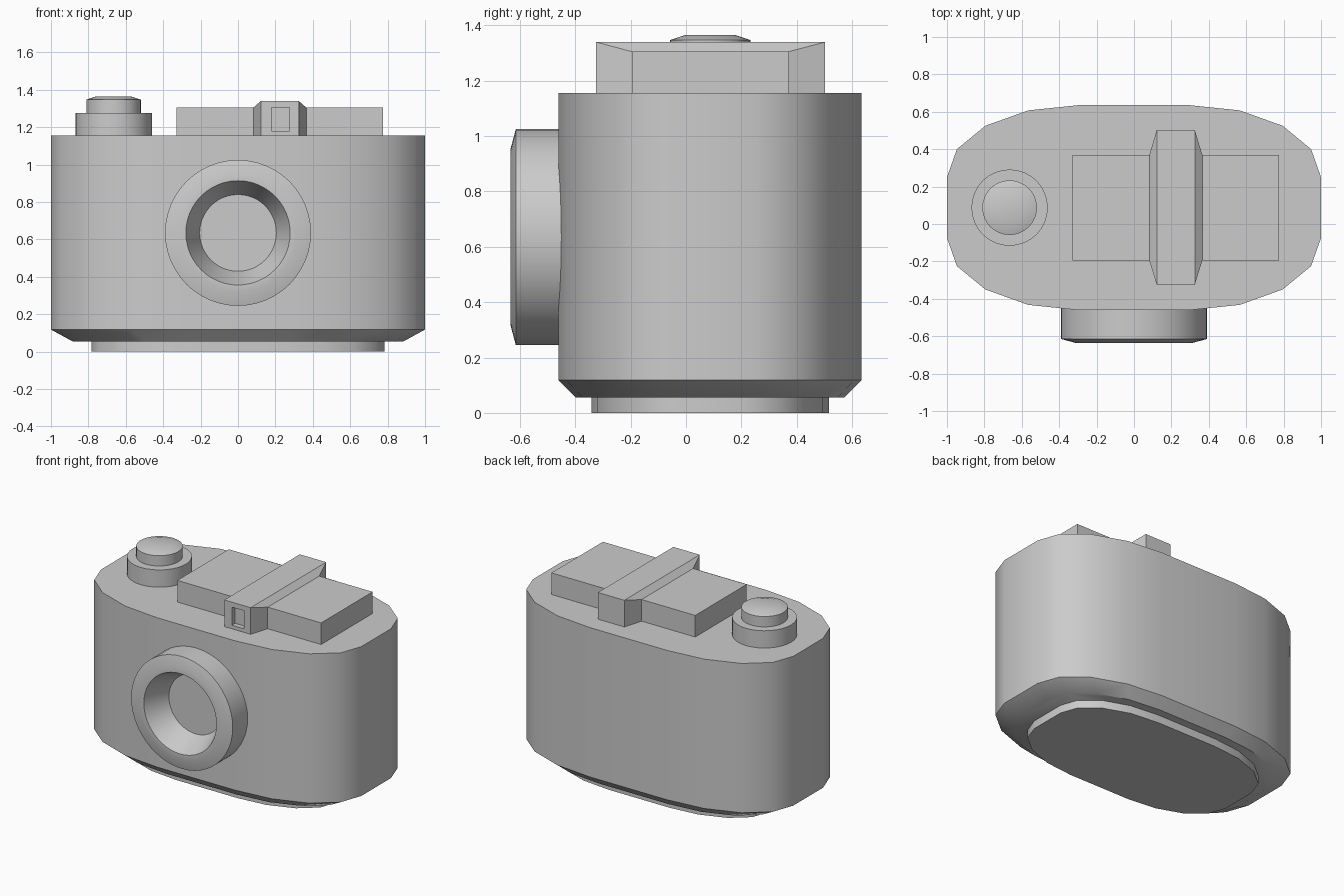
import bpy, bmesh
from math import cos, sin, pi, radians
from mathutils import Matrix, Vector

if "Cube" in bpy.data.objects:
    bpy.data.objects.remove(bpy.data.objects["Cube"])

CY = 0.0875  # depth centre of the body


def finish(bm, name, angle=35):
    bmesh.ops.recalc_face_normals(bm, faces=bm.faces[:])
    me = bpy.data.meshes.new(name)
    bm.to_mesh(me)
    bm.free()
    ob = bpy.data.objects.new(name, me)
    bpy.context.collection.objects.link(ob)
    if angle:
        me.shade_smooth()
        me.set_sharp_from_angle(angle=radians(angle))
    return ob


def loft(bm, rings):
    """Bridge equal-length point rings and cap both ends."""
    loops = [[bm.verts.new(p) for p in ring] for ring in rings]
    n = len(loops[0])
    for a, b in zip(loops, loops[1:]):
        for i in range(n):
            j = (i + 1) % n
            bm.faces.new((a[i], a[j], b[j], b[i]))
    bm.faces.new(loops[0])
    bm.faces.new(loops[-1])


def lathe(name, profile, matrix, sides=32):
    """Turn (radius, height) points about z, then place with a matrix."""
    bm = bmesh.new()
    loft(bm, [[(r * cos(2 * pi * i / sides), r * sin(2 * pi * i / sides), h)
               for i in range(sides)] for r, h in profile])
    bm.transform(matrix)
    return finish(bm, name)


# Rounded body outline: one quarter, mirrored into a full loop
quarter = [(1, .1625), (.947, .3125), (.795, .4375), (.565, .52), (.3, .5475)]
half = quarter + [(-x, y) for x, y in reversed(quarter)]
outline = half + [(-x, -y) for x, y in half]


def slab(name, levels):
    bm = bmesh.new()
    loft(bm, [[(x * s, CY + y * s, z) for x, y in outline] for s, z in levels])
    return finish(bm, name)


slab("body", [(.885, .055), (1, .118), (1, 1.155)])
slab("base_plate", [(.783, 0), (.783, .06)])

# Lens barrel with conical recess, facing the front
lathe("lens_ring",
      [(.39, .43), (.39, .615), (.315, .635), (.279, .635), (.205, .465)],
      Matrix.Translation((0, 0, .635)) @ Matrix.Rotation(pi / 2, 4, 'X'), 48)

# Shutter dial and button
spot = Matrix.Translation((-.665, CY, 0))
lathe("shutter_dial", [(.204, 1.14), (.204, 1.275)], spot)
lathe("shutter_button", [(.146, 1.26), (.146, 1.347), (.092, 1.365)], spot)

# Top housing block
bm = bmesh.new()
bmesh.ops.create_cube(bm, size=1)
bm.transform(Matrix.Translation((.2225, CY, 1.2225))
             @ Matrix.Diagonal((1.105, .565, .165, 1)))
finish(bm, "top_housing", 0)

# Viewfinder: chamfered bar, wider and lower at its middle
bm = bmesh.new()
plan = [(.122, -.325), (.325, -.325), (.365, -.195), (.365, .37),
        (.325, .503), (.122, .503), (.082, .37), (.082, -.195)]
low = [bm.verts.new((x, y, 1.14)) for x, y in plan]
top = [bm.verts.new((x, y, 1.305 if i in (2, 3, 6, 7) else 1.34))
       for i, (x, y) in enumerate(plan)]
sides = [bm.faces.new((low[i], low[(i + 1) % 8], top[(i + 1) % 8], top[i]))
         for i in range(8)]
bm.faces.new(low)
bm.faces.new([top[i] for i in (0, 1, 4, 5)])
bm.faces.new(top[1:5])
bm.faces.new([top[i] for i in (5, 6, 7, 0)])
bmesh.ops.recalc_face_normals(bm, faces=bm.faces[:])

# Recessed viewfinder window in the front face
window = sides[0]
bmesh.ops.inset_individual(bm, faces=[window], thickness=.03)
for v in window.verts:
    v.co.x = .18 if v.co.x < .22 else .275
    v.co.z = 1.18 if v.co.z < 1.24 else 1.305
pane = bmesh.ops.extrude_discrete_faces(bm, faces=[window])["faces"][0]
bmesh.ops.translate(bm, verts=pane.verts[:], vec=Vector((0, .035, 0)))
finish(bm, "viewfinder", 0)
